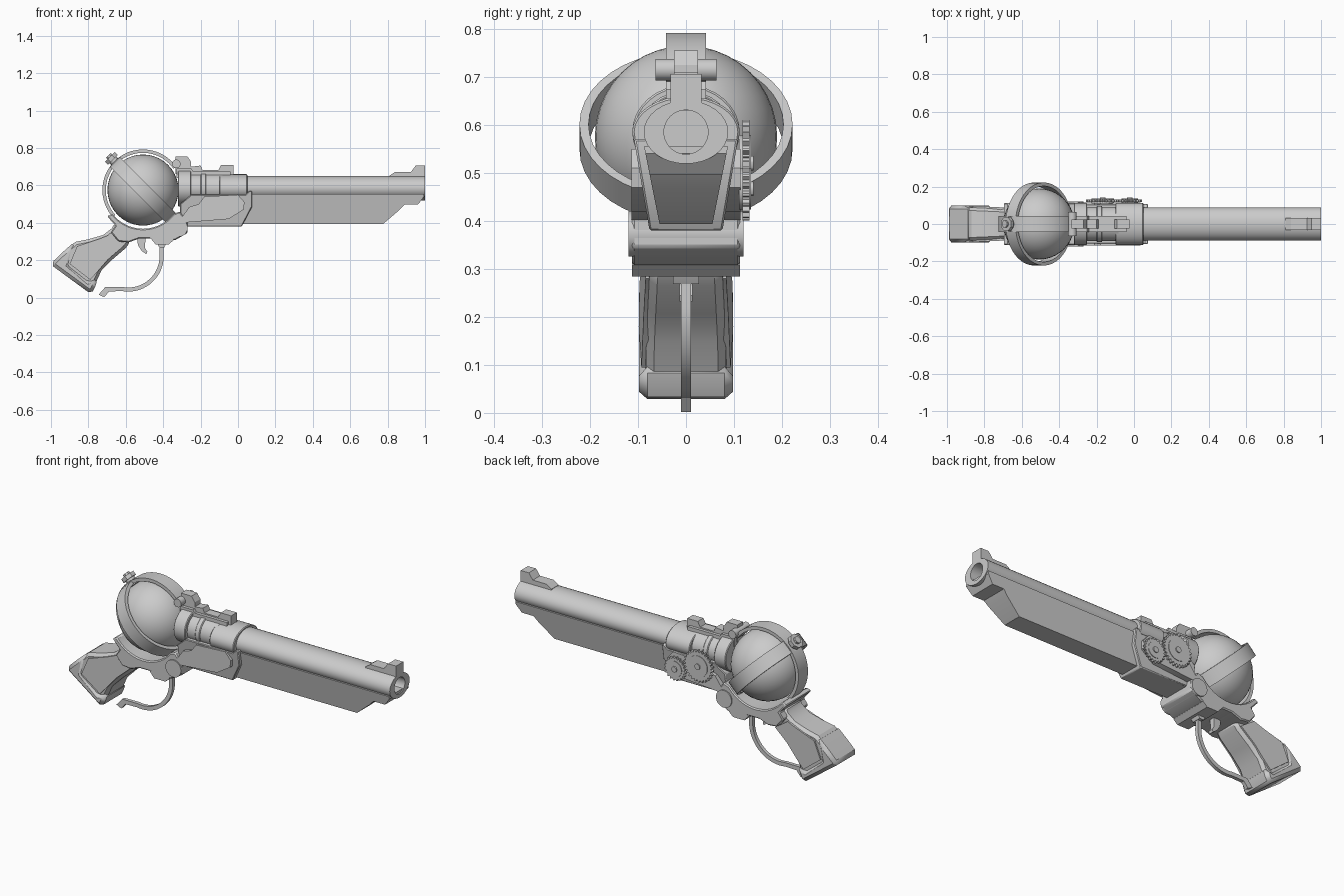
import bpy, bmesh, math
from mathutils import Vector
from math import cos, sin, pi, radians

if "Cube" in bpy.data.objects:
    bpy.data.objects.remove(bpy.data.objects["Cube"])

CX, CZ = -0.508, 0.575   # globe centre


def finish(name, bm, bevel=0):
    bmesh.ops.recalc_face_normals(bm, faces=bm.faces[:])
    me = bpy.data.meshes.new(name)
    bm.to_mesh(me)
    bm.free()
    ob = bpy.data.objects.new(name, me)
    bpy.context.collection.objects.link(ob)
    if bevel:
        m = ob.modifiers.new("bevel", 'BEVEL')
        m.width, m.segments, m.limit_method = bevel, 1, 'ANGLE'
        m.angle_limit = radians(40)
    return ob


def loft(name, rings, close=False, bevel=0):
    """Skin matching rings of points; cap the ends, or join them when close is set."""
    bm = bmesh.new()
    rs = [[bm.verts.new(p) for p in r] for r in rings]
    n = len(rs[0])
    for a, b in zip(rs, rs[1:] + ([rs[0]] if close else [])):
        for i in range(n):
            bm.faces.new((a[i], a[(i + 1) % n], b[(i + 1) % n], b[i]))
    if not close:
        bm.faces.new(rs[0])
        bm.faces.new(rs[-1])
    return finish(name, bm, bevel)


def prism(name, pts, w, y0=None, taper=None, bevel=0):
    """Side profile (x, z) extruded across y, optionally with a varying half width."""
    lo = -w if y0 is None else y0
    t = taper or (lambda x, z: 1)
    return loft(name, [[(x, y * t(x, z), z) for x, z in pts] for y in (lo, w)], bevel=bevel)


def arc(cx, cz, r, a0, a1, n):
    return [(cx + r * cos(radians(a0 + (a1 - a0) * i / n)),
             cz + r * sin(radians(a0 + (a1 - a0) * i / n))) for i in range(n + 1)]


def oval(x, ry, rz, z=0.585, n=32):
    return [(x, ry * cos(2 * pi * i / n), z + rz * sin(2 * pi * i / n)) for i in range(n)]


def rod(name, p0, p1, r, n=20):
    p0, p1 = Vector(p0), Vector(p1)
    q = (p1 - p0).to_track_quat('Z', 'Y')
    ring = [q @ Vector((r * cos(2 * pi * (i + .5) / n), r * sin(2 * pi * (i + .5) / n), 0)) for i in range(n)]
    return loft(name, [[p + v for v in ring] for p in (p0, p1)])


# globe
bm = bmesh.new()
bmesh.ops.create_uvsphere(bm, u_segments=40, v_segments=20, radius=0.19)
bmesh.ops.translate(bm, verts=bm.verts[:], vec=(CX, 0, CZ))
finish("globe", bm)

# upright arm curving over the globe
prism("globe_arm", arc(CX, CZ, 0.217, 35, 222, 32) + arc(CX, CZ, 0.199, 222, 35, 32), 0.042)

# tilted ring round the globe
u, nrm = Vector((-1, 0, 1)).normalized(), Vector((1, 0, 1)).normalized()
rings = []
for r, h in ((0.222, -.037), (0.222, .037), (0.203, .037), (0.203, -.037)):
    rings.append([Vector((CX, 0, CZ)) + u * (r * 0.97 * cos(2 * pi * i / 40))
                  + Vector((0, r * sin(2 * pi * i / 40), 0)) + nrm * h for i in range(40)])
loft("globe_ring", rings, close=True)

# pivot knob at the upper left
c = Vector((CX, 0, CZ))
rod("pivot_base", c + u * 0.19, c + u * 0.232, 0.026, 16)
rod("pivot_knob", c + u * 0.228, c + u * 0.25, 0.04, 8)
rod("pivot_tip", c + u * 0.25, c + u * 0.262, 0.02, 8)

# barrel with hollow bore
loft("barrel", [oval(-0.05, .088, .066), oval(1.0, .088, .066), oval(1.0, .046, .046), oval(0.8, .046, .046)])

# under-barrel lug, narrowing downwards
prism("barrel_lug", [(0, .555), (.995, .555), (.995, .54), (.962, .497), (.89, .497), (.865, .47),
                     (.775, .393), (0, .393)], 1, taper=lambda x, z: .055 + (z - .393) * .2)

# front sight
prism("front_sight", [(.81, .63), (.81, .652), (.84, .672), (.925, .672), (.95, .706), (1, .706), (1, .635)], .032)

# collars at the rear of the barrel
for name, x0, x1, ry, rz in (("rear_collar", -.322, -.25, .112, .098), ("neck", -.26, -.08, .092, .08),
                             ("neck_band", -.2, -.17, .097, .086), ("front_collar", -.1, .05, .112, .075)):
    loft(name, [oval(x0, ry, rz), oval(x1, ry, rz)], bevel=.004)

# rear sight and top strap
prism("top_strap", [(-.335, .66), (-.335, .755), (-.27, .755), (-.25, .725), (-.25, .70), (-.2, .706),
                    (-.19, .682), (-.105, .682), (-.09, .71), (-.025, .71), (-.025, .64)], .025)
prism("strap_base", [(-.33, .64), (-.33, .69), (-.25, .69), (-.24, .675), (-.04, .675), (-.04, .63)], .042)
rod("top_hinge", (-.33, -.064, .715), (-.33, .064, .715), .023, 20)

# receiver housing and raised side plates
prism("housing", [(-.31, .38), (.02, .38), (.075, .485), (.075, .57), (.06, .57), (.04, .55),
                  (-.25, .55), (-.31, .5)], 1, taper=lambda x, z: .076 + (z - .38) * .17, bevel=.004)
for s in (-1, 1):
    prism("side_plate", [(-.30, .40), (-.05, .42), (.03, .47), (.035, .51), (0, .55), (-.18, .54),
                         (-.21, .50), (-.26, .485), (-.30, .43)], s * .114, y0=s * .07)

# large lower hinge
rod("lower_hinge", (-.317, -.12, .373), (-.317, .12, .373), .048, 24)

# cradle frame under the globe
prism("cradle", arc(CX, CZ, .207, 218, 322, 20) +
      [(-.31, .46), (-.27, .40), (-.27, .345), (-.335, .308), (-.43, .305), (-.46, .315), (-.53, .315),
       (-.585, .295), (-.64, .30), (-.68, .35), (-.655, .385), (-.70, .435)], .113, bevel=.006)
prism("under_plate", [(-.47, .32), (-.345, .32), (-.345, .307), (-.37, .284), (-.44, .284)], .113)

# grip, butt cap and raised panels
flare = lambda x, z: .076 - (x + .6) * .045
prism("grip", [(-.66, .40), (-.675, .37), (-.72, .335), (-.80, .312), (-.87, .298), (-.985, .195),
               (-.79, .045), (-.755, .09), (-.73, .145), (-.67, .205), (-.60, .265), (-.575, .30), (-.59, .34)],
      1, taper=flare, bevel=.016)
prism("butt_cap", [(-.875, .298), (-.935, .245), (-1.0, .183), (-.99, .168), (-.785, .018), (-.765, .055),
                   (-.75, .10), (-.80, .09), (-.90, .175)], .098, bevel=.02)
for s in (-1, 1):
    prism("grip_panel", [(-.69, .335), (-.74, .315), (-.86, .275), (-.90, .18), (-.79, .095), (-.75, .14),
                         (-.69, .21), (-.61, .28)], s * 1.1, y0=s * .8, taper=flare)

# trigger and guard
prism("trigger", [(-.54, .32), (-.535, .28), (-.515, .25), (-.49, .232), (-.485, .245), (-.497, .265),
                  (-.495, .32)], .014)
GX, GZ = -.587, .222
prism("trigger_guard", [(-.397, .30)] + arc(GX, GZ, .19, 5, -100, 18) +
      [(-.69, .033), (-.715, .002), (-.745, .016), (-.71, .056)] +
      arc(GX, GZ, .168, -100, 5, 18) + [(-.42, .30)], .010)
prism("guard_mount", [(-.44, .31), (-.375, .31), (-.385, .285), (-.395, .268), (-.42, .268), (-.43, .285)], .027)


# gear pair on the back side
def gear(name, x, z, r, teeth):
    pts = []
    for i in range(teeth):
        for f, k in ((0, .87), (.25, 1), (.5, 1), (.75, .87)):
            a = 2 * pi * (i + f) / teeth
            pts.append((x + r * k * cos(a), z + r * k * sin(a)))
    prism(name, pts, .132, y0=.118)
    rod(name + "_face", (x, .11, z), (x, .135, z), r * .66, 24)
    rod(name + "_axle", (x, .08, z), (x, .141, z), .016, 12)


gear("large_gear", -.167, .52, .09, 26)
gear("small_gear", -.023, .467, .066, 20)

# smooth the round parts, keep edges sharp
bpy.ops.object.select_all(action='SELECT')
bpy.context.view_layer.objects.active = bpy.data.objects["barrel"]
bpy.ops.object.shade_smooth_by_angle(angle=radians(30))
